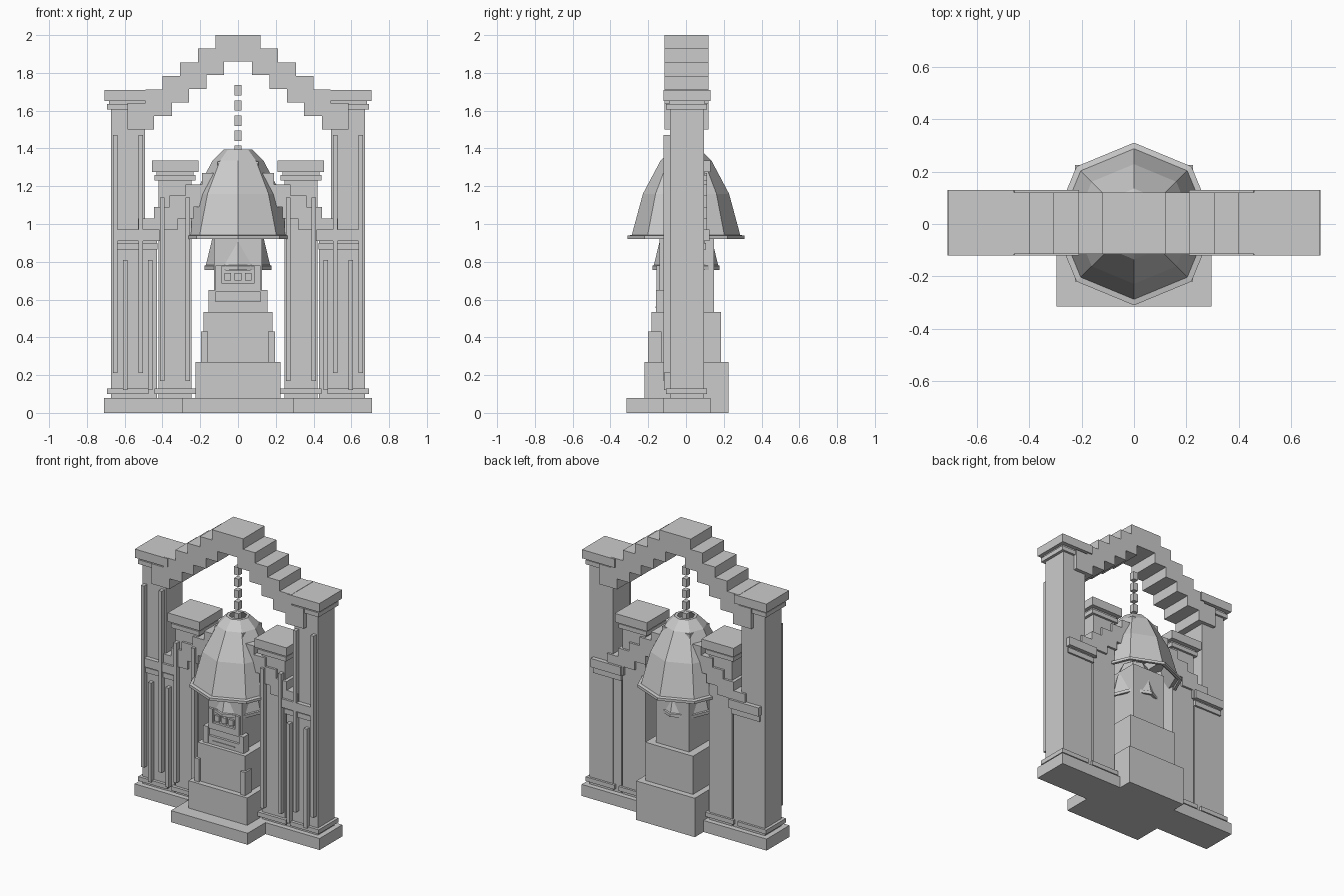
import bpy, bmesh, math

if "Cube" in bpy.data.objects:
    bpy.data.objects.remove(bpy.data.objects["Cube"])


def mesh_object(name, bm):
    bmesh.ops.recalc_face_normals(bm, faces=bm.faces)
    me = bpy.data.meshes.new(name)
    bm.to_mesh(me)
    bm.free()
    ob = bpy.data.objects.new(name, me)
    bpy.context.collection.objects.link(ob)
    return ob


def boxes(name, items, mirror=False):
    """Each item is (x0, x1, y0, y1, z0, z1); mirror repeats it at -x."""
    bm = bmesh.new()
    for x0, x1, y0, y1, z0, z1 in items:
        for s in ((1, -1) if mirror else (1,)):
            r = bmesh.ops.create_cube(bm, size=1)
            for v in r["verts"]:
                v.co.x = s * ((x0 + x1) / 2) + v.co.x * (x1 - x0)
                v.co.y = (y0 + y1) / 2 + v.co.y * (y1 - y0)
                v.co.z = (z0 + z1) / 2 + v.co.z * (z1 - z0)
    return mesh_object(name, bm)


def bell(name, profile, thick, n=8):
    """Eight-sided hollow shell from an (r, z) profile, corners on the axes."""
    loop = profile + [(max(r - thick, 0.01), z) for r, z in reversed(profile)]
    bm = bmesh.new()
    rings = [[bm.verts.new((r * math.cos(2 * math.pi * i / n),
                            r * math.sin(2 * math.pi * i / n), z))
              for i in range(n)] for r, z in loop]
    for k in range(len(rings)):
        a, b = rings[k], rings[(k + 1) % len(rings)]
        for i in range(n):
            j = (i + 1) % n
            bm.faces.new((a[i], a[j], b[j], b[i]))
    return mesh_object(name, bm)


def column(name, cx, w, top, strip_dx, strip_z):
    """Mirrored pair of columns with base mouldings, capitals and front strips."""
    boxes(name, [(cx - w, cx + w, -0.085, 0.095, 0.08, top - 0.06)], True)
    boxes(name + "_base_moulding",
          [(cx - w - 0.02, cx + w + 0.02, -0.105, 0.11, 0.10, 0.13)], True)
    boxes(name + "_capital",
          [(cx - w - 0.02, cx + w + 0.02, -0.105, 0.11, top - 0.105, top - 0.075),
           (cx - w - 0.01, cx + w + 0.01, -0.09, 0.10, top - 0.075, top - 0.06),
           (cx - w - 0.035, cx + w + 0.035, -0.12, 0.13, top - 0.06, top)], True)
    boxes(name + "_strips",
          [(cx + s * strip_dx - 0.012, cx + s * strip_dx + 0.012,
            -0.118, -0.08, *strip_z) for s in (-1, 1)], True)


def stepped_arch(name, spans, top, rise, thick, y0, y1):
    """Corbelled arch: a crown block and descending blocks either side."""
    boxes(name + "_crown", [(-spans[0][1], spans[0][1], y0, y1, top - thick, top)])
    boxes(name + "_steps", [(a, b, y0, y1, top - i * rise - thick, top - i * rise)
                            for i, (a, b) in enumerate(spans) if i], True)


# Base slabs
boxes("base_slab", [(-0.71, 0.71, -0.12, 0.13, 0, 0.08)])
boxes("front_step", [(-0.295, 0.295, -0.315, 0.0, 0, 0.08)])

# Columns, outermost to innermost
column("outer_column", 0.583, 0.09, 1.71, 0.068, (0.21, 1.47))
boxes("middle_column", [(0.43, 0.63, -0.083, 0.093, 0.08, 0.93)], True)
boxes("middle_column_capital",
      [(0.425, 0.64, -0.102, 0.107, 0.865, 0.90),
       (0.435, 0.63, -0.09, 0.10, 0.90, 0.925),
       (0.415, 0.645, -0.115, 0.125, 0.91, 0.97)], True)
boxes("middle_column_strips",
      [(0.452, 0.476, -0.116, -0.08, 0.12, 0.81),
       (0.586, 0.61, -0.116, -0.08, 0.12, 0.81)], True)
column("inner_column", 0.333, 0.088, 1.335, 0.068, (0.17, 1.14))

# Stepped arches
SPANS = [(0, 0.12), (0.075, 0.212), (0.167, 0.308), (0.26, 0.40),
         (0.35, 0.49), (0.445, 0.585)]
stepped_arch("outer_arch", SPANS, 2.0, 0.072, 0.14, -0.115, 0.12)
stepped_arch("middle_arch", [(a * 0.905, b * 0.905) for a, b in SPANS],
             1.33, 0.06, 0.12, -0.10, 0.11)

# Tiered shrine
boxes("shrine_lower_tier", [(-0.225, 0.225, -0.22, 0.225, 0, 0.27)])
boxes("shrine_middle_tier", [(-0.183, 0.183, -0.183, 0.185, 0.27, 0.535)])
boxes("shrine_upper_tier", [(-0.128, 0.128, -0.14, 0.148, 0.535, 0.95)])
boxes("shrine_corner_posts",
      [(0.16, 0.195, -0.20, -0.13, 0.27, 0.43),
       (0.12, 0.155, -0.16, -0.10, 0.535, 0.65)], True)

# Front panel details
boxes("panel_plaque", [(-0.118, 0.118, -0.157, -0.13, 0.535, 0.59),
                       (-0.085, 0.085, -0.162, -0.15, 0.555, 0.563)])
boxes("panel_frame", [(0.085, 0.118, -0.157, -0.13, 0.645, 0.78)], True)
boxes("panel_sill", [(-0.118, 0.118, -0.157, -0.13, 0.64, 0.685)])
boxes("panel_studs", [(x - 0.018, x + 0.018, -0.155, -0.13, 0.70, 0.74)
                      for x in (-0.054, 0, 0.054)])
boxes("panel_bars", [(-0.065, 0.065, -0.15, -0.13, z, z + 0.008)
                     for z in (0.755, 0.775)])

# Bells and chain
bell("large_bell", [(0.31, 0.92), (0.31, 0.938), (0.287, 0.942), (0.228, 1.16),
                    (0.135, 1.335), (0.075, 1.395)], 0.02)
bell("small_bell", [(0.178, 0.757), (0.178, 0.778), (0.17, 0.782), (0.137, 0.92),
                    (0.085, 1.03), (0.04, 1.06)], 0.015)
boxes("chain_links", [(-0.018, 0.018, -0.018, 0.018, z, z + 0.055)
                      for z in (1.36, 1.44, 1.52, 1.60, 1.68)])
